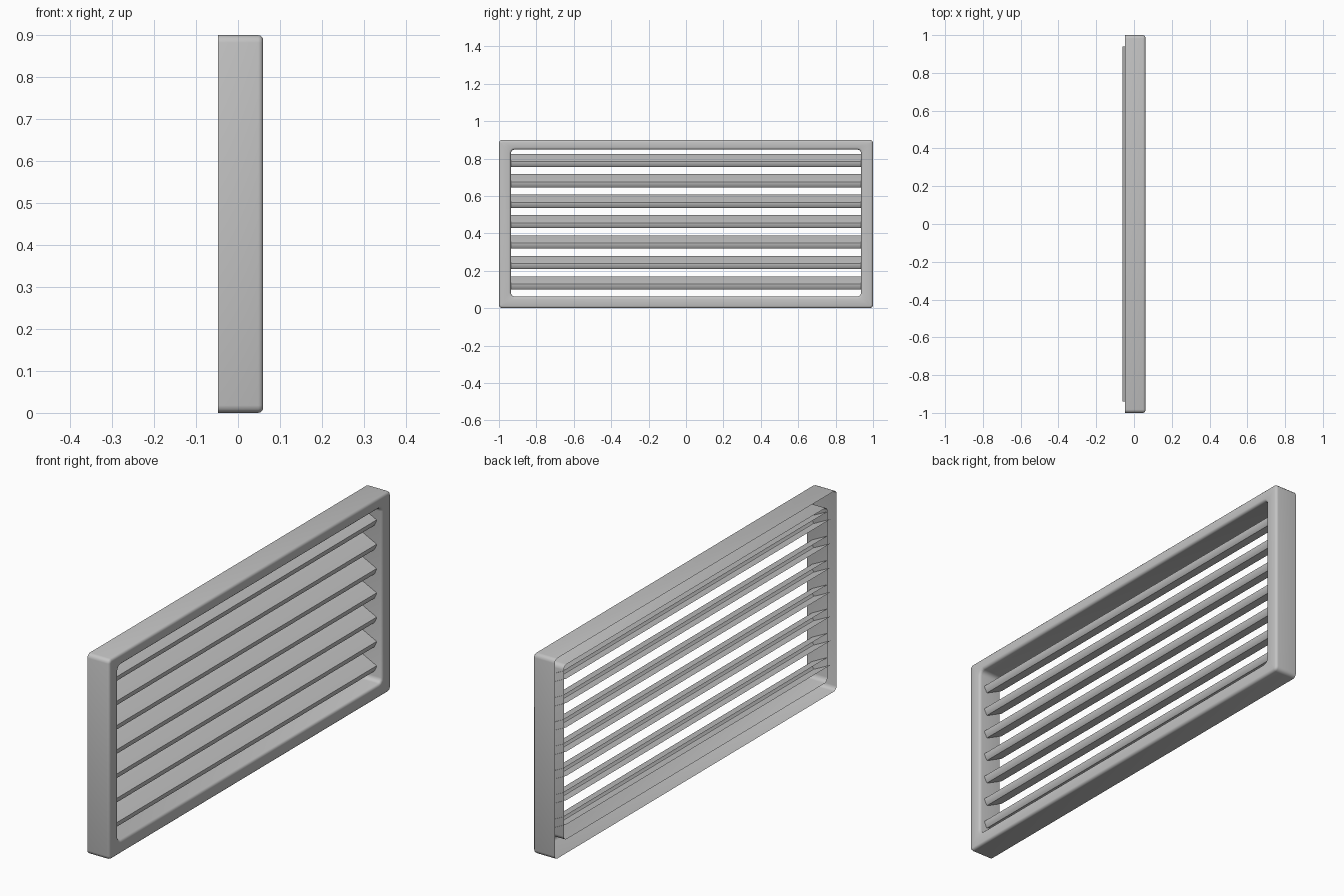
import bpy, bmesh, math

cube = bpy.data.objects.get("Cube")
if cube:
    bpy.data.objects.remove(cube, do_unlink=True)

grey = bpy.data.materials.new("plain_grey")
grey.use_nodes = True
COLOUR = (0.55, 0.55, 0.55, 1)
grey.diffuse_color = COLOUR
grey.node_tree.nodes["Principled BSDF"].inputs["Base Color"].default_value = COLOUR


def loft(name, loops, closed):
    """Bridge equal-length loops of points with quads."""
    bm = bmesh.new()
    rows = [[bm.verts.new(p) for p in loop] for loop in loops]
    n = len(rows[0])
    for a, b in zip(rows, rows[1:]):
        for i in range(n if closed else n - 1):
            j = (i + 1) % n
            bm.faces.new((a[i], a[j], b[j], b[i]))
    bmesh.ops.recalc_face_normals(bm, faces=bm.faces)
    mesh = bpy.data.meshes.new(name)
    bm.to_mesh(mesh)
    bm.free()
    mesh.materials.append(grey)
    obj = bpy.data.objects.new(name, mesh)
    bpy.context.collection.objects.link(obj)
    bpy.ops.object.select_all(action='DESELECT')
    obj.select_set(True)
    bpy.context.view_layer.objects.active = obj
    bpy.ops.object.shade_smooth_by_angle(angle=math.radians(40))
    return obj


def rounded_rect(x, half_y, z_low, z_high, radius, steps=3):
    """Rounded rectangle standing in the y-z plane."""
    points = []
    corners = [(1, z_high - radius), (-1, z_high - radius),
               (-1, z_low + radius), (1, z_low + radius)]
    for k, (side, cz) in enumerate(corners):
        for s in range(steps + 1):
            a = math.pi / 2 * (k + s / steps)
            points.append((x, side * (half_y - radius) + radius * math.cos(a),
                           cz + radius * math.sin(a)))
    return points


# Frame: hollow channel open at the back, with softened front edges
BACK, FRONT, BEVEL = -0.048, 0.06, 0.012


def outer(x, inset):
    return rounded_rect(x, 1 - inset, inset, 0.9 - inset, 0.018 - inset)


def inner(x, grow):
    return rounded_rect(x, 0.936 + grow, 0.062 - grow, 0.848 + grow, 0.02 + grow)


arc = [math.radians(a) for a in (0, 30, 60, 90)]
loops = [outer(BACK, 0)]
loops += [outer(FRONT - BEVEL * (1 - math.sin(a)), BEVEL * (1 - math.cos(a))) for a in arc]
loops += [inner(FRONT - BEVEL * (1 - math.sin(a)), BEVEL * (1 - math.cos(a)))
          for a in reversed(arc)]
loops.append(inner(BACK, 0))
loft("frame", loops, True)

# Slats: tilted hollow blades, open at the back and ends, rounded front edge
section = [(-0.047, 0.170), (0.028, 0.1325), (0.033, 0.129), (0.0335, 0.125),
           (0.023, 0.103), (0.020, 0.100), (0.015, 0.1015), (-0.062, 0.140)]
for i in range(7):
    lift = i * 0.1092
    loft(f"slat_{i + 1}",
         [[(x, y, z + lift) for x, z in section] for y in (-0.939, 0.939)], False)
